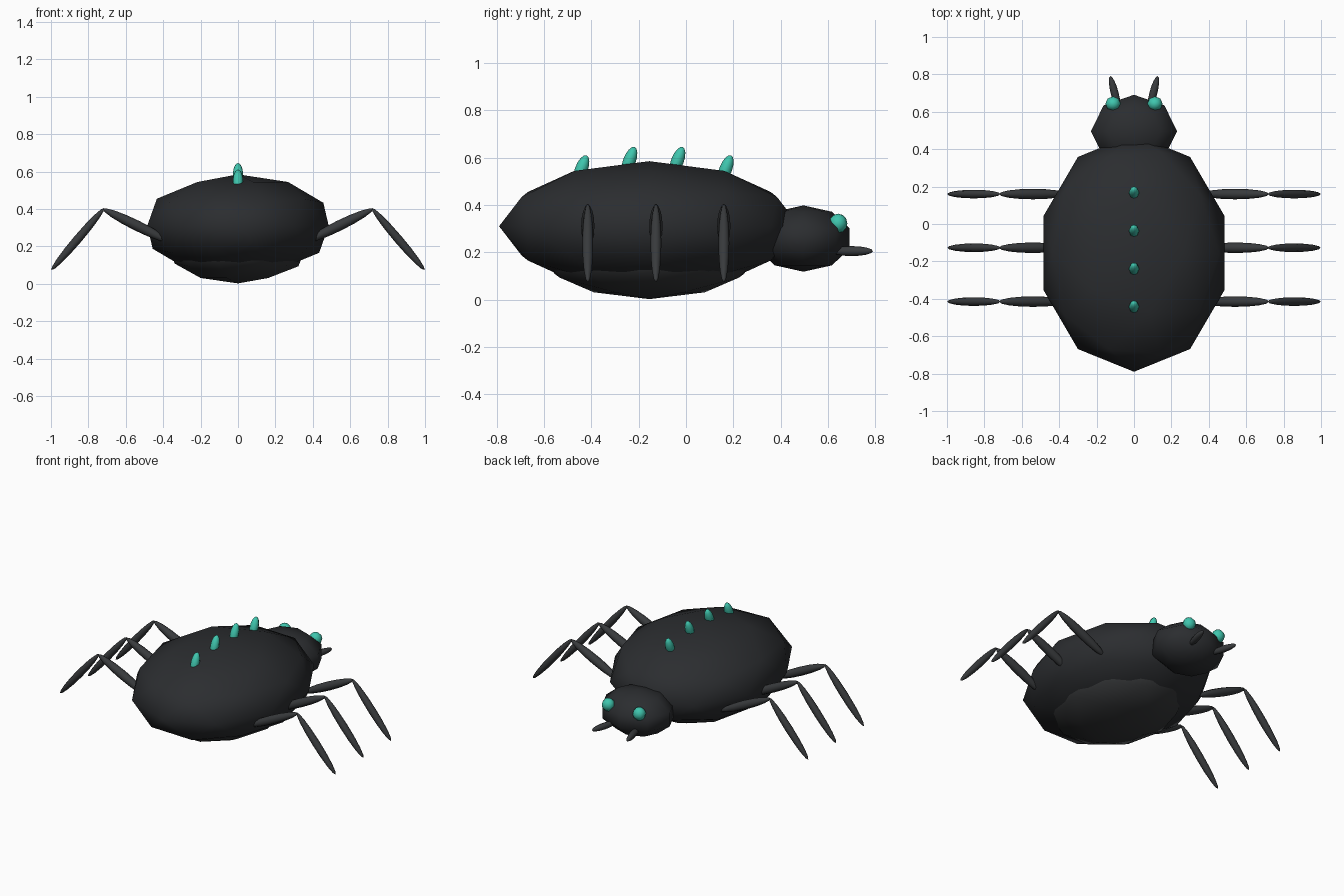
import bpy
from mathutils import Vector

if "Cube" in bpy.data.objects:
    bpy.data.objects.remove(bpy.data.objects["Cube"])


def material(name, rgb):
    m = bpy.data.materials.new(name)
    m.diffuse_color = (*rgb, 1)
    m.use_nodes = True
    m.node_tree.nodes["Principled BSDF"].inputs["Base Color"].default_value = m.diffuse_color
    return m


SHELL = material("dark_shell", (0.024, 0.026, 0.029))
UNDER = material("underside", (0.034, 0.036, 0.038))
LIMB = material("limb", (0.040, 0.043, 0.046))
TEAL = material("teal", (0.05, 0.56, 0.42))


def finish(name, scale, mat):
    o = bpy.context.object
    o.name = name
    o.scale = scale
    o.data.materials.append(mat)
    bpy.ops.object.transform_apply(location=False, rotation=True, scale=True)
    bpy.ops.object.shade_smooth()
    return o


def ico(name, loc, scale, mat):
    bpy.ops.mesh.primitive_ico_sphere_add(subdivisions=2, radius=1, location=loc)
    return finish(name, scale, mat)


def ball(name, loc, scale, mat, seg=8, rings=5):
    bpy.ops.mesh.primitive_uv_sphere_add(segments=seg, ring_count=rings, radius=1, location=loc)
    return finish(name, scale, mat)


def spindle(name, a, b, r, mat):
    # stretched sphere running from point a to point b
    a, b = Vector(a), Vector(b)
    d = b - a
    bpy.ops.mesh.primitive_uv_sphere_add(
        segments=8, ring_count=8, radius=1, location=(a + b) / 2,
        rotation=d.to_track_quat('Z', 'Y').to_euler())
    return finish(name, (r, r, d.length / 2), mat)


# body, belly and head
ico("body", (0, -0.155, 0.31), (0.51, 0.635, 0.275), SHELL)
ico("belly", (0, -0.155, 0.195), (0.38, 0.47, 0.193), UNDER)
ball("head", (0, 0.496, 0.258), (0.242, 0.205, 0.14), SHELL)

# row of spines along the back, leaning forward
for i, (y, z) in enumerate([(-0.42, 0.61), (-0.217, 0.645), (-0.014, 0.645), (0.19, 0.61)]):
    spindle(f"back_spine_{i + 1}", (0, y - 0.045, z - 0.12), (0, y, z), 0.027, TEAL)

for side, s in (("right", 1), ("left", -1)):
    # eyes and mandibles
    ball(f"{side}_eye", (s * 0.112, 0.643, 0.322), (0.041, 0.039, 0.041), TEAL, 8, 6)
    spindle(f"{side}_mandible", (s * 0.08, 0.61, 0.205), (s * 0.127, 0.79, 0.205), 0.021, LIMB)
    # three jointed legs
    for place, y in (("front", 0.16), ("middle", -0.127), ("rear", -0.415)):
        spindle(f"{side}_{place}_upper_leg", (s * 0.36, y, 0.222), (s * 0.722, y, 0.40), 0.028, LIMB)
        spindle(f"{side}_{place}_lower_leg", (s * 0.715, y, 0.405), (s * 0.998, y, 0.073), 0.023, LIMB)
